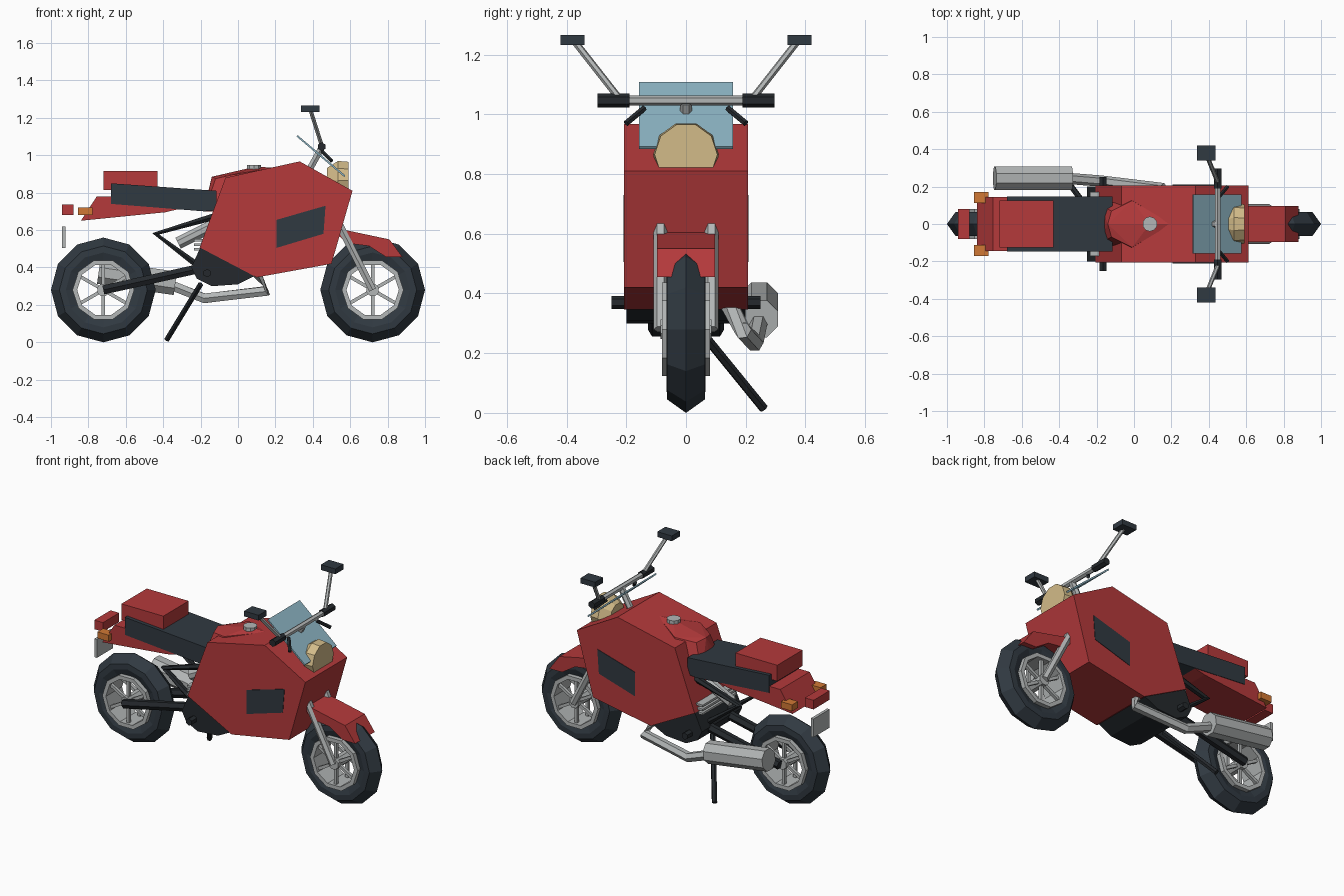
import bpy, bmesh, math
from mathutils import Vector

if "Cube" in bpy.data.objects:
    bpy.data.objects.remove(bpy.data.objects["Cube"], do_unlink=True)


def material(name, color):
    m = bpy.data.materials.new(name)
    m.use_nodes = True
    m.diffuse_color = (*color, 1)
    node = next(n for n in m.node_tree.nodes if n.type == 'BSDF_PRINCIPLED')
    node.inputs["Base Color"].default_value = (*color, 1)
    return m


RED = material("red paint", (.46, .042, .044))
DARK = material("dark rubber", (.03, .041, .053))
BLACK = material("black metal", (.018, .022, .026))
STEEL = material("light steel", (.45, .47, .47))
TAN = material("lamp glass", (.65, .50, .25))
BLUE = material("windshield blue", (.26, .45, .54))
ORANGE = material("indicator orange", (.64, .19, .035))


def finish(name, bm, mat):
    bmesh.ops.recalc_face_normals(bm, faces=bm.faces)
    mesh = bpy.data.meshes.new(name)
    bm.to_mesh(mesh)
    bm.free()
    mesh.materials.append(mat)
    ob = bpy.data.objects.new(name, mesh)
    bpy.context.collection.objects.link(ob)
    return ob


def box(name, mat, xs, ys, zs):
    bm = bmesh.new()
    vs = [bm.verts.new((x, y, z)) for x in xs for y in ys for z in zs]
    bmesh.ops.convex_hull(bm, input=vs)
    return finish(name, bm, mat)


def prism(name, mat, outline, y0, y1):
    """Side outline in x and z, extruded across y."""
    bm = bmesh.new()
    face = bm.faces.new([bm.verts.new((x, y0, z)) for x, z in outline])
    new = bmesh.ops.extrude_face_region(bm, geom=[face])["geom"]
    bmesh.ops.translate(bm, vec=(0, y1 - y0, 0),
                        verts=[g for g in new if isinstance(g, bmesh.types.BMVert)])
    return finish(name, bm, mat)


def tube(name, mat, path, radius, sides=6):
    """Faceted tube through points, one radius or one per point."""
    pts = [Vector(p) for p in path]
    radii = radius if isinstance(radius, list) else [radius] * len(pts)
    bm, rings = bmesh.new(), []
    for i, p in enumerate(pts):
        d = (pts[min(i + 1, len(pts) - 1)] - pts[max(i - 1, 0)]).normalized()
        ref = Vector((0, 1, 0)) if abs(d.y) < .8 else Vector((0, 0, 1))
        u = d.cross(ref).normalized()
        v = d.cross(u)
        angles = [math.tau * (k + .5) / sides for k in range(sides)]
        rings.append([bm.verts.new(p + radii[i] * (u * math.cos(a) + v * math.sin(a)))
                      for a in angles])
    for a, b in zip(rings, rings[1:]):
        for k in range(sides):
            j = (k + 1) % sides
            bm.faces.new((a[k], a[j], b[j], b[k]))
    bm.faces.new(rings[0])
    bm.faces.new(rings[-1])
    return finish(name, bm, mat)


def ring(name, mat, section, x, z, sides):
    """Closed (y, radius) section swept around a wheel axle."""
    bm, loops = bmesh.new(), []
    for k in range(sides):
        a = math.tau * k / sides
        loops.append([bm.verts.new((x + r * math.cos(a), y, z + r * math.sin(a)))
                      for y, r in section])
    n = len(section)
    for k in range(sides):
        a, b = loops[k], loops[(k + 1) % sides]
        for i in range(n):
            j = (i + 1) % n
            bm.faces.new((a[i], a[j], b[j], b[i]))
    return finish(name, bm, mat)


# Wheels
for end, wx in (("rear", -.72), ("front", .72)):
    wz = .28
    ring(end + "_tire", DARK, [(0, .28), (.063, .235), (.065, .2), (.05, .155),
                               (-.05, .155), (-.065, .2), (-.063, .235)], wx, wz, 12)
    ring(end + "_rim", STEEL, [(.08, .165), (.08, .14), (-.08, .14), (-.08, .165)], wx, wz, 10)
    tube(end + "_hub", STEEL, [(wx, -.085, wz), (wx, .085, wz)], .035, 8)
    for k in range(6):
        a = math.tau * k / 6 + math.pi / 6
        for y in (-.055, .055):
            tube(end + "_spoke", STEEL, [(wx, y, wz), (wx + .15 * math.cos(a), y,
                                                       wz + .15 * math.sin(a))], .013, 4)

# Fairing, front fender and engine
prism("fairing", RED, [(-.205, .507), (-.067, .88), (.33, .967), (.612, .81),
                       (.5, .42), (.1, .347)], -.207, .207)
prism("front_fender", RED, [(.5, .61), (.56, .603), (.81, .55), (.88, .455),
                            (.79, .457), (.7, .515), (.58, .53)], -.097, .097)
prism("engine", BLACK, [(-.2, .51), (-.25, .4), (-.22, .34), (-.14, .3),
                        (0, .31), (.1, .36), (0, .5)], -.2, .2)
for i in range(3):
    z = .49 + i * .025
    box("engine_fin", STEEL, (-.235, -.12), (-.17, .17), (z, z + .013))

# Fuel tank
bm = bmesh.new()
tank = [(-.185, 0, .7), (-.14, 0, .885), (.085, 0, .937), (.2, 0, .935)]
for s in (-1, 1):
    tank += [(-.18, s * .1, .7), (-.12, s * .07, .875), (-.01, s * .125, .9), (-.05, s * .16, .7)]
bmesh.ops.convex_hull(bm, input=[bm.verts.new(p) for p in tank])
finish("fuel_tank", bm, RED)
tube("fuel_cap", STEEL, [(.085, 0, .925), (.085, 0, .948)], .04, 10)

# Seat and tail
prism("tail", RED, [(-.84, .65), (-.755, .78), (-.4, .78), (-.2, .74), (-.39, .695)], -.145, .145)
prism("seat", DARK, [(-.68, .85), (-.115, .81), (-.115, .705), (-.18, .7), (-.68, .74)], -.148, .148)
box("rear_case", RED, (-.72, -.43), (-.125, .125), (.815, .915))
box("tail_light", RED, (-.94, -.88), (-.08, .08), (.68, .737))
box("rear_plate", STEEL, (-.94, -.922), (-.08, .08), (.505, .62))

# Paired parts
for side, s in (("left", 1), ("right", -1)):
    prism(side + "_side_panel", DARK, [(.207, .655), (.468, .73), (.457, .58), (.207, .505)],
          s * .205, s * .21)
    tube(side + "_fork", STEEL, [(.49, s * .085, .73), (.72, s * .085, .28)], .023)
    tube(side + "_swing_arm", BLACK, [(-.72, s * .1, .28), (-.18, s * .1, .4)], .028)
    tube(side + "_frame_tube", BLACK, [(-.1, s * .1, .68), (-.44, s * .1, .58),
                                       (-.16, s * .1, .37)], .022)
    tube(side + "_foot_peg", BLACK, [(-.165, s * .19, .37), (-.165, s * .25, .37)], .022)
    tube(side + "_grip", BLACK, [(.447, s * .19, 1.046), (.447, s * .297, 1.046)], .023)
    tube(side + "_lever", BLACK, [(.45, s * .14, 1.02), (.5, s * .2, .97)], .011)
    tube(side + "_mirror_stem", STEEL, [(.447, s * .225, 1.055), (.388, s * .37, 1.24)], .012)
    box(side + "_mirror", DARK, (.336, .437), (s * .34, s * .42), (1.232, 1.265))
    box(side + "_indicator", ORANGE, (-.855, -.777), (s * .112, s * .17), (.68, .72))

# Handlebar, windshield and headlight
tube("handlebar", STEEL, [(.447, -.2, 1.046), (.447, .2, 1.046)], .017)
tube("handlebar_riser", STEEL, [(.38, 0, .92), (.447, 0, 1.04)], .02)
prism("windshield", BLUE, [(.313, 1.1), (.318, 1.108), (.574, .892), (.568, .884)], -.157, .157)
tube("headlight", TAN, [(.475, 0, .865), (.535, 0, .865), (.59, 0, .865)], [.07, .11, .105], 10)

# Exhaust, shock and kickstand
tube("exhaust_pipe", STEEL, [(.1, .14, .37), (.155, .19, .275), (-.18, .23, .235),
                             (-.37, .245, .31)], .03)
tube("muffler", STEEL, [(-.335, .245, .315), (-.745, .245, .375)], .068, 8)
tube("shock_absorber", STEEL, [(-.32, 0, .53), (-.1, 0, .64)], .035, 8)
tube("kickstand", BLACK, [(-.2, .02, .31), (-.38, .26, .015)], .016)
